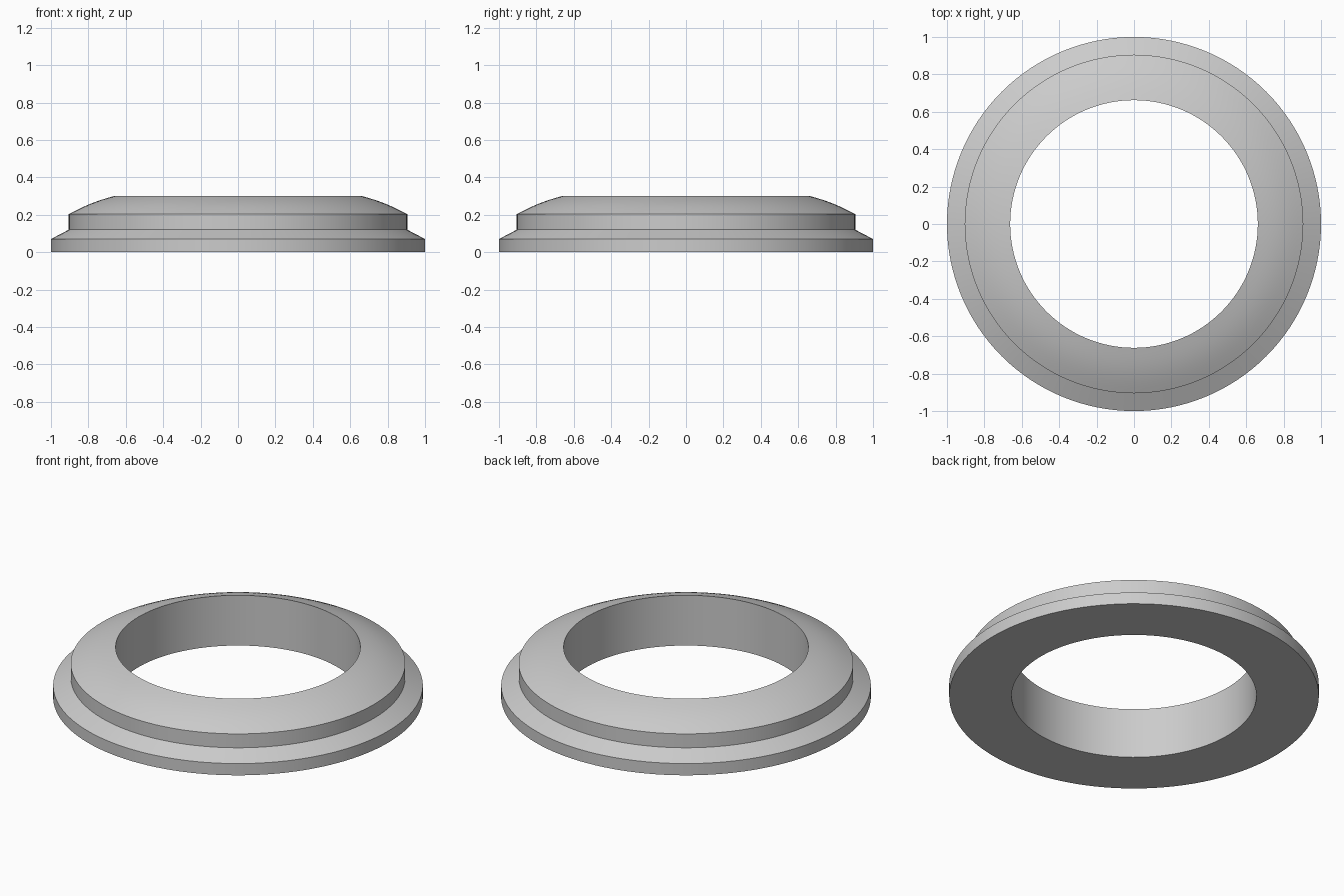
import bpy
import bmesh
from math import cos, sin, pi, radians

cube = bpy.data.objects.get("Cube")
if cube:
    bpy.data.objects.remove(cube, do_unlink=True)

SEGMENTS = 128
BORE, RIM, COLLAR = 0.662, 1.0, 0.905
HEIGHT, SHOULDER = 0.30, 0.203
CROWN_STEPS, CROWN_BULGE = 8, 0.008

# Plain grey material
grey = bpy.data.materials.new("light_grey")
grey.use_nodes = True
colour = (0.6, 0.6, 0.6, 1)
grey.diffuse_color = colour
grey.node_tree.nodes["Principled BSDF"].inputs["Base Color"].default_value = colour

# Cross-section: bore, flange, bevelled step, collar
profile = [(BORE, 0), (RIM, 0), (RIM, 0.07), (COLLAR, 0.12)]

# Gently domed crown from the collar shoulder up to the bore
for i in range(CROWN_STEPS + 1):
    t = i / CROWN_STEPS
    bulge = CROWN_BULGE * sin(pi * t)
    profile.append((COLLAR + (BORE - COLLAR) * t + bulge * 0.4,
                    SHOULDER + (HEIGHT - SHOULDER) * t + bulge))

# Revolve the closed cross-section around z
bm = bmesh.new()
rings = []
for i in range(SEGMENTS):
    a = 2 * pi * i / SEGMENTS
    rings.append([bm.verts.new((r * cos(a), r * sin(a), z)) for r, z in profile])
for i, ring in enumerate(rings):
    following = rings[(i + 1) % SEGMENTS]
    for j in range(len(profile)):
        k = (j + 1) % len(profile)
        bm.faces.new((ring[j], following[j], following[k], ring[k]))
bmesh.ops.recalc_face_normals(bm, faces=bm.faces)

mesh = bpy.data.meshes.new("stepped_ring")
bm.to_mesh(mesh)
bm.free()
mesh.materials.append(grey)
ring_object = bpy.data.objects.new("stepped_ring", mesh)
bpy.context.collection.objects.link(ring_object)

# Smooth curved walls, crisp profile edges
bpy.ops.object.select_all(action="DESELECT")
ring_object.select_set(True)
bpy.context.view_layer.objects.active = ring_object
bpy.ops.object.shade_smooth_by_angle(angle=radians(20))
